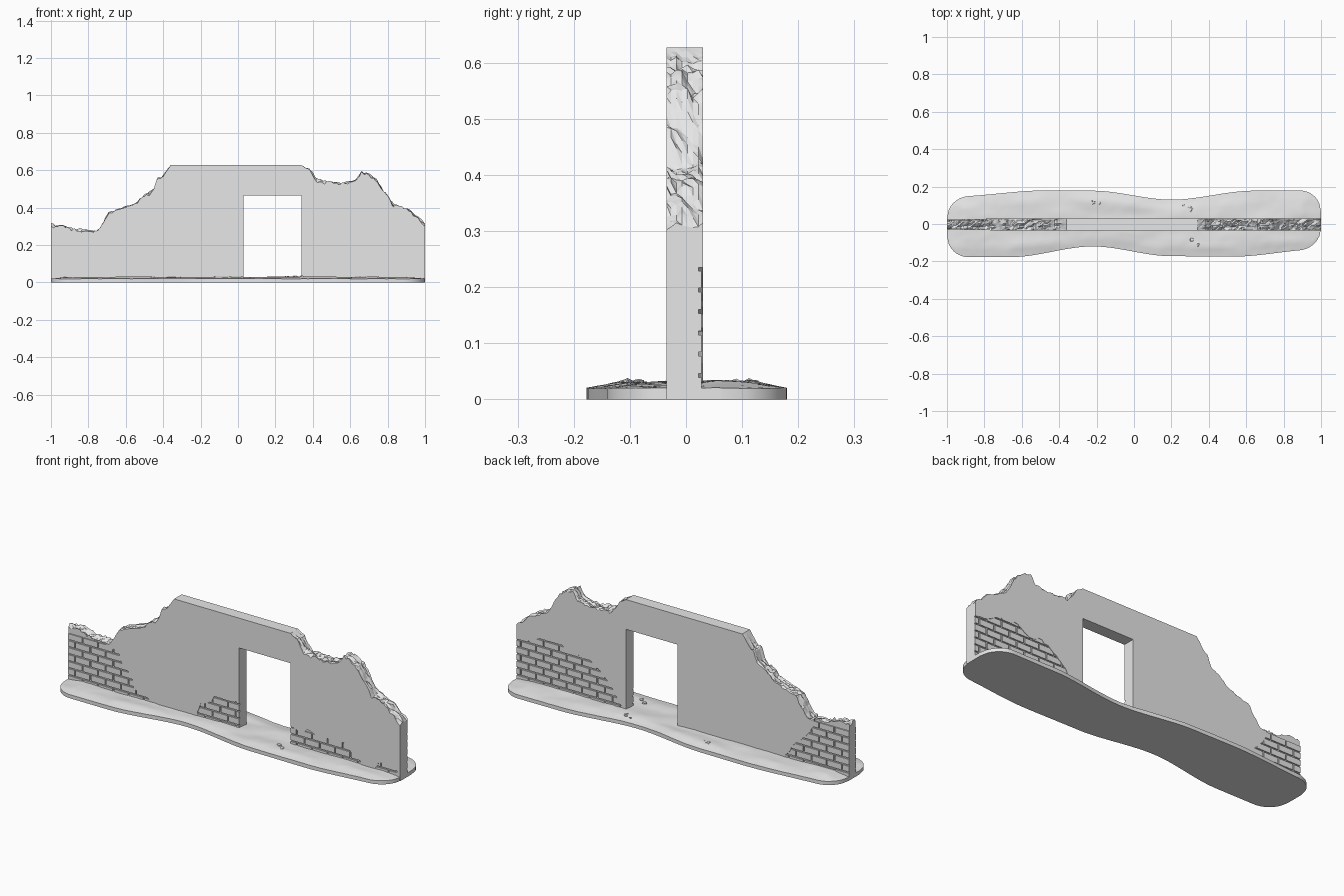
import bpy, bmesh, math, random
from mathutils import Vector, noise

random.seed(4)
if "Cube" in bpy.data.objects:
    bpy.data.objects.remove(bpy.data.objects["Cube"], do_unlink=True)

stone = bpy.data.materials.new("stone_grey")
stone.use_nodes = True
stone.diffuse_color = (0.8, 0.8, 0.8, 1)
stone.node_tree.nodes["Principled BSDF"].inputs["Base Color"].default_value = (0.8, 0.8, 0.8, 1)


def finish(bm, name):
    bmesh.ops.recalc_face_normals(bm, faces=bm.faces)
    mesh = bpy.data.meshes.new(name)
    bm.to_mesh(mesh)
    bm.free()
    mesh.materials.append(stone)
    obj = bpy.data.objects.new(name, mesh)
    bpy.context.collection.objects.link(obj)
    return obj


def interp(points, x, ease=False):
    for (ax, az), (bx, bz) in zip(points, points[1:]):
        if ax <= x <= bx and bx > ax:
            t = (x - ax) / (bx - ax)
            if ease:
                t = t * t * (3 - 2 * t)
            return az + (bz - az) * t
    return points[0][1] if x < points[0][0] else points[-1][1]


# Broken skyline of the wall, and the doorway limits
SKYLINE = [(-1, .31), (-.93, .305), (-.89, .285), (-.76, .28), (-.72, .32), (-.69, .375),
           (-.6, .41), (-.53, .435), (-.49, .48), (-.45, .5), (-.43, .55), (-.4, .575),
           (-.36, .627), (.34, .627), (.38, .605), (.42, .55), (.47, .54), (.56, .53),
           (.63, .55), (.66, .59), (.7, .585), (.74, .55), (.78, .49), (.83, .42),
           (.9, .4), (.95, .36), (1, .315)]
DOOR_L, DOOR_R, DOOR_TOP = .03, .34, .465
FRONT, FRONT_CORE, BACK_CORE, BACK = -.035, -.027, .022, .03


def top(x, y):
    z = interp(SKYLINE, x)
    rough = max(0, min(1, (abs(x + .01) - .35) / .05))
    n = noise.noise((x * 22, y * 35, 0)) * .018 + noise.noise((x * 60, y * 80, 5)) * .014
    return z + rough * (n - .006)


def ragged(points):
    """Break up plaster edges, leaving the doorway and the foot straight."""
    out = [points[0]]
    for a, b in zip(points, points[1:]):
        if a[0] != b[0] and max(a[1], b[1]) > .02 and max(a[1], b[1]) < .4:
            steps = max(1, round(math.dist(a, b) / .02))
            for i in range(1, steps):
                t = i / steps
                out.append((a[0] + (b[0] - a[0]) * t + random.uniform(-.004, .004),
                            a[1] + (b[1] - a[1]) * t + random.uniform(-.006, .006)))
        out.append(b)
    return out


def slab(name, rows, lower):
    """Upright layer between the lower edge and the skyline, rough on top."""
    x0, x1 = lower[0][0], lower[-1][0]
    xs = {x0, x1} | {p[0] for p in SKYLINE if x0 < p[0] < x1}
    xs |= {i / 80 for i in range(-80, 81)
           if x0 < i / 80 < x1 and not -.36 < i / 80 < .34}
    bm = bmesh.new()
    crest = [[bm.verts.new((x, y, top(x, y))) for x in sorted(xs)] for y in rows]
    foot = [[bm.verts.new((x, y, z)) for x, z in lower] for y in (rows[0], rows[-1])]
    for r, s in zip(crest, crest[1:]):
        for i in range(len(r) - 1):
            bm.faces.new((r[i], r[i + 1], s[i + 1]))
            bm.faces.new((r[i], s[i + 1], s[i]))
    for c, f in ((crest[0], foot[0]), (crest[-1], foot[1])):
        bm.faces.new(f + c[::-1])
    for i in range(len(lower) - 1):
        bm.faces.new((foot[0][i], foot[0][i + 1], foot[1][i + 1], foot[1][i]))
    for k in (0, -1):
        bm.faces.new([foot[0][k]] + [r[k] for r in crest] + [foot[1][k]])
    return finish(bm, name)


door = [(DOOR_L, DOOR_TOP), (DOOR_R, DOOR_TOP)]

# Masonry core, then a plaster skin on each face with pieces fallen away
core_rows = [FRONT_CORE + (BACK_CORE - FRONT_CORE) * i / 5 for i in range(6)]
slab("wall_core", core_rows, [(-1, 0), (DOOR_L, 0)] + door + [(DOOR_R, 0), (1, 0)])

front_edge = ragged(
    [(-.77, .24), (-.7, .265), (-.68, .2), (-.62, .14), (-.6, .07), (-.55, .055),
     (-.47, .035), (-.46, 0), (-.23, 0), (-.22, .05), (-.2, .1), (-.15, .12),
     (-.12, .16), (DOOR_L, .165)] + door +
    [(DOOR_R, .12), (.42, .11), (.44, .13), (.5, .115), (.62, .105), (.66, .12),
     (.7, .08), (.76, .045), (.77, 0), (.84, 0), (.87, .07), (.93, .075), (.98, .05),
     (.99, 0), (1, 0)])
slab("front_plaster", [FRONT, FRONT_CORE], front_edge)

back_edge = ragged(
    [(-.79, .24), (-.74, .17), (-.68, .12), (-.62, .04), (-.61, 0), (DOOR_L, 0)] + door +
    [(DOOR_R, 0), (.36, .03), (.42, .12), (.5, .2), (.59, .255), (.67, .24),
     (.74, .285), (.86, .275), (.94, .24), (1, .235)])
slab("back_plaster", [BACK_CORE, BACK], back_edge)


# Exposed brick courses, standing just below the plaster surface
def bricks(name, y0, y1, edge):
    bm = bmesh.new()
    pitch, course, gap = .092, .038, .007

    def exposed(x, z):
        return x < edge[0][0] or z < interp(edge, x)

    for row in range(9):
        z0 = .008 + row * course
        z1 = z0 + course - gap
        for col in range(-1, 23):
            start = -1 + (col + .5 * (row % 2)) * pitch
            for lo, hi in ((-1, DOOR_L), (DOOR_R, 1)):
                a, b = max(start, lo), min(start + pitch - gap, hi)
                if b - a < .01:
                    continue
                if not any(exposed(x, z) for x in (a + .001, b - .001) for z in (z0, z1)):
                    continue
                if min(top(a, y0), top(b, y0)) < z1:
                    continue
                cube = bmesh.ops.create_cube(bm, size=1)["verts"]
                for v in cube:
                    v.co = ((a + b) / 2 + v.co.x * (b - a), (y0 + y1) / 2 + v.co.y * (y1 - y0),
                            (z0 + z1) / 2 + v.co.z * (z1 - z0))
    return finish(bm, name)


bricks("front_bricks", -.033, FRONT_CORE, front_edge)
bricks("back_bricks", BACK_CORE, .028, back_edge)

# Ground slab with a wavy outline, rounded ends and a lumpy top
NEAR = [(-1, -.177), (-.66, -.177), (-.22, -.12), (.2, -.172), (.52, -.175), (1, -.135)]
FAR = [(-1, .145), (-.46, .18), (-.22, .178), (.2, .13), (.64, .178), (1, .18)]


def corner(x):
    t = max(0, (abs(x) - .885) / .115)
    return .115 * (1 - math.sqrt(max(0, 1 - t * t)))


def ground(x, y, v):
    rim = min(1, 6 * min(v, 1 - v), 10 * (1 - abs(x)))
    lump = noise.noise((x * 5, y * 12, 2)) * .006 + noise.noise((x * 22, y * 30, 7)) * .002
    return .02 + .009 * rim + lump * (.4 + .6 * rim)


bm = bmesh.new()
cols, rows = 120, 18
grid = []
for i in range(cols + 1):
    u = -1 + 2 * i / cols
    x = math.sin(u * math.pi / 2) * .5 + u * .5
    lo, hi = interp(NEAR, x, True) + corner(x), interp(FAR, x, True) - corner(x)
    line = []
    for j in range(rows + 1):
        y = lo + (hi - lo) * j / rows
        line.append(bm.verts.new((x, y, ground(x, y, j / rows))))
    grid.append(line)
for a, b in zip(grid, grid[1:]):
    for j in range(rows):
        bm.faces.new((a[j], b[j], b[j + 1], a[j + 1]))
loop = ([g[0] for g in grid] + grid[-1][1:] + [g[-1] for g in grid[-2::-1]]
        + grid[0][-2:0:-1])
under = [bm.verts.new((v.co.x, v.co.y, 0)) for v in loop]
for i in range(len(loop)):
    k = (i + 1) % len(loop)
    bm.faces.new((loop[i], loop[k], under[k], under[i]))
bm.faces.new(under)
base = finish(bm, "ground_base")
bpy.ops.object.select_all(action="DESELECT")
base.select_set(True)
bpy.context.view_layer.objects.active = base
bpy.ops.object.shade_smooth_by_angle(angle=math.radians(35))

# Small fallen chips beside the wall
bm = bmesh.new()
for cx, cy in ((-.2, .12), (.29, .08), (.32, -.1)):
    for _ in range(4):
        chip = bmesh.ops.create_icosphere(bm, subdivisions=1, radius=random.uniform(.006, .011))
        shift = Vector((cx + random.uniform(-.025, .025), cy + random.uniform(-.02, .02), .031))
        for v in chip["verts"]:
            v.co = Vector((v.co.x, v.co.y, v.co.z * .6)) * random.uniform(.8, 1.2) + shift
finish(bm, "fallen_chips")
